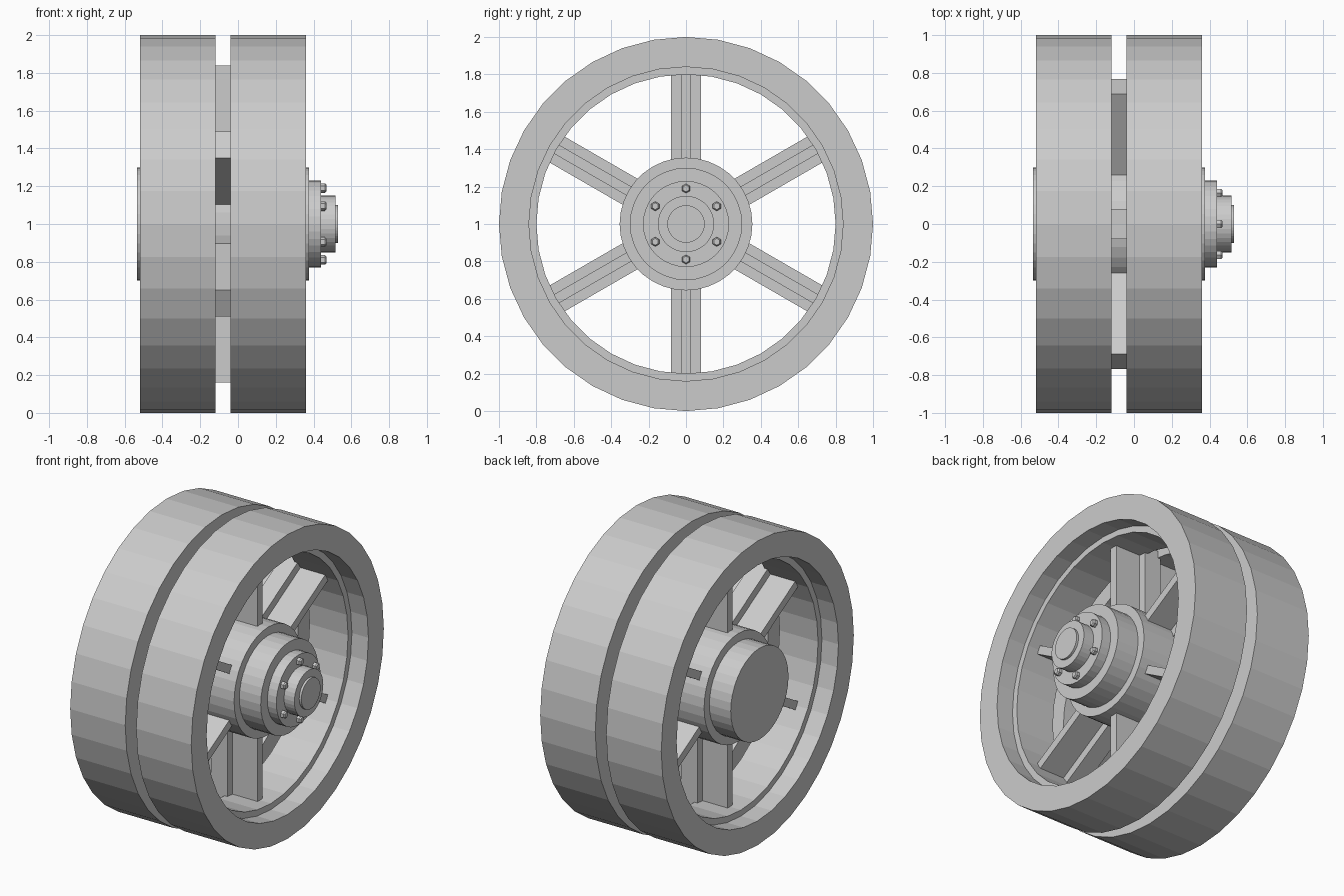
import bpy, bmesh, math
from mathutils import Matrix

if "Cube" in bpy.data.objects:
    bpy.data.objects.remove(bpy.data.objects["Cube"])

MID = -0.08   # x of the wheel's symmetry plane
CZ = 1.0      # axle height


def make(name, bm):
    bmesh.ops.recalc_face_normals(bm, faces=bm.faces[:])
    me = bpy.data.meshes.new(name)
    bm.to_mesh(me)
    bm.free()
    ob = bpy.data.objects.new(name, me)
    bpy.context.collection.objects.link(ob)
    return ob


def lathe(name, profile, n=36, closed=False, y=0.0, z=CZ, phase=0.0):
    """Revolve (x, radius) points about the x axis; open profiles get capped."""
    bm = bmesh.new()
    rings = []
    for x, r in profile:
        angs = [phase + 2 * math.pi * i / n for i in range(n)]
        rings.append([bm.verts.new((x, y + r * math.cos(a), z + r * math.sin(a))) for a in angs])
    pairs = list(zip(rings, rings[1:]))
    if closed:
        pairs.append((rings[-1], rings[0]))
    else:
        bm.faces.new(rings[0])
        bm.faces.new(rings[-1])
    for a, b in pairs:
        for i in range(n):
            j = (i + 1) % n
            bm.faces.new((a[i], a[j], b[j], b[i]))
    return make(name, bm)


# Twin rims, each with an inner seat ring beside the gap
rim = [(0.04, 1.0), (0.44, 1.0), (0.44, 0.84), (0.32, 0.84), (0.32, 0.80), (0.04, 0.80)]
for name, s in (("right_rim", 1), ("left_rim", -1)):
    lathe(name, [(MID + s * x, r) for x, r in rim], closed=True)

# Stepped hub barrel
lathe("hub", [(-0.535, 0.30), (-0.38, 0.30), (-0.38, 0.355), (0.22, 0.355),
              (0.22, 0.30), (0.375, 0.30)])

# Bearing cover and axle end
lathe("bearing_cover", [(0.37, 0.23), (0.44, 0.23), (0.44, 0.15), (0.515, 0.15),
                        (0.515, 0.10), (0.53, 0.10)])

# Cross-section spokes: (x, width) outline of a plus shape, extruded outwards
a, b, w, t = 0.06, 0.24, 0.08, 0.027
plus = [(b, -t), (b, t), (a, t), (a, w), (-a, w), (-a, t),
        (-b, t), (-b, -t), (-a, -t), (-a, -w), (a, -w), (a, -t)]
for k in range(6):
    bm = bmesh.new()
    face = bm.faces.new([bm.verts.new((MID + x, y, 0.34)) for x, y in plus])
    ext = bmesh.ops.extrude_face_region(bm, geom=[face], use_keep_orig=True)
    top = [v for v in ext["geom"] if isinstance(v, bmesh.types.BMVert)]
    bmesh.ops.translate(bm, verts=top, vec=(0, 0, 0.50))
    bm.transform(Matrix.Translation((0, 0, CZ)) @ Matrix.Rotation(math.radians(60 * k), 4, 'X'))
    make(f"spoke_{k + 1}", bm)

# Hex bolts around the cover
for k in range(6):
    ang = math.radians(90 + 60 * k)
    lathe(f"bolt_{k + 1}", [(0.435, 0.025), (0.46, 0.025), (0.468, 0.018)], n=6,
          y=0.19 * math.cos(ang), z=CZ + 0.19 * math.sin(ang), phase=math.pi / 2)
